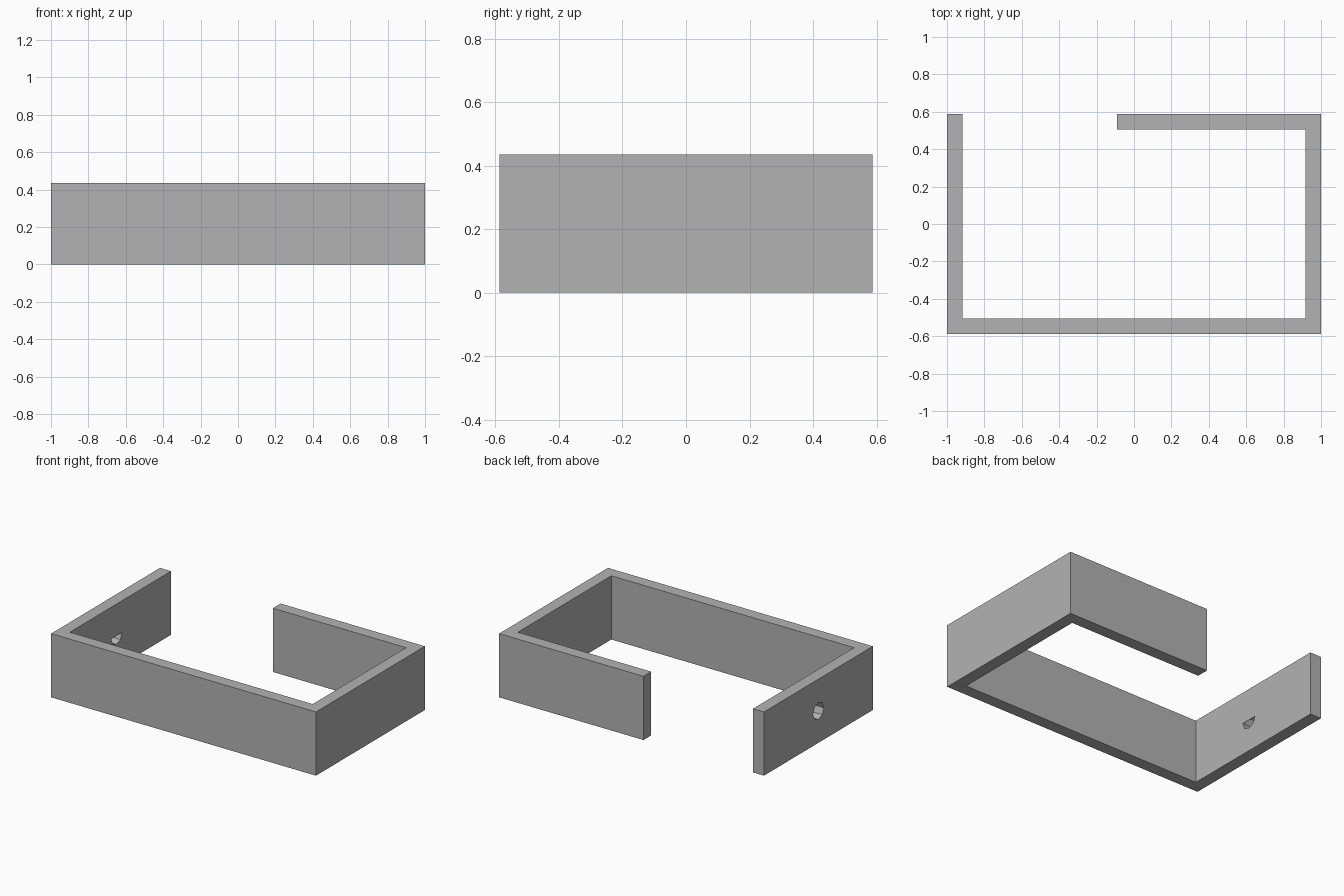
import bpy
import bmesh
from math import cos, sin, pi
from mathutils import Vector

HALF_X, HALF_Y, HEIGHT, WALL = 1.0, 0.587, 0.435, 0.083
GAP_X = -0.09                      # free end of the back wall
HOLE_R, HOLE_Z, SIDES = 0.058, HEIGHT / 2, 8

cube = bpy.data.objects.get("Cube")
if cube:
    bpy.data.objects.remove(cube, do_unlink=True)

grey = bpy.data.materials.new("plain grey")
grey.use_nodes = True
grey.diffuse_color = (0.45, 0.45, 0.45, 1)
grey.node_tree.nodes["Principled BSDF"].inputs["Base Color"].default_value = grey.diffuse_color


def prism(name, points, direction):
    """Extrude a closed polygon along a direction into a solid object."""
    bm = bmesh.new()
    face = bm.faces.new([bm.verts.new(p) for p in points])
    result = bmesh.ops.extrude_face_region(bm, geom=[face], use_keep_orig=True)
    verts = [v for v in result["geom"] if isinstance(v, bmesh.types.BMVert)]
    bmesh.ops.translate(bm, verts=verts, vec=Vector(direction))
    bmesh.ops.recalc_face_normals(bm, faces=bm.faces)
    mesh = bpy.data.meshes.new(name)
    bm.to_mesh(mesh)
    bm.free()
    mesh.materials.append(grey)
    obj = bpy.data.objects.new(name, mesh)
    bpy.context.collection.objects.link(obj)
    return obj


def arc(x, count):
    """Points of the hole outline, starting on its horizontal axis."""
    angles = [2 * pi * i / SIDES for i in range(count)]
    return [(x, HOLE_R * cos(a), HOLE_Z + HOLE_R * sin(a)) for a in angles]


# Open frame: front wall, two sides and a partial back wall
ix, iy = HALF_X - WALL, HALF_Y - WALL
outline = [(-HALF_X, HALF_Y), (-HALF_X, -HALF_Y), (HALF_X, -HALF_Y), (HALF_X, HALF_Y),
           (GAP_X, HALF_Y), (GAP_X, iy), (ix, iy), (ix, -iy), (-ix, -iy), (-ix, HALF_Y)]
frame = prism("frame", [(x, y, 0) for x, y in outline], (0, 0, HEIGHT))

# Hole through the right side wall
cutter = prism("hole_cutter", arc(-HALF_X - WALL, SIDES), (WALL * 3, 0, 0))
cutter.hide_render = True
cutter.hide_viewport = True
cut = frame.modifiers.new("hole", 'BOOLEAN')
cut.operation = 'DIFFERENCE'
cut.solver = 'EXACT'
cut.object = cutter

# Thin cover closing the upper half of the hole on the inner side
prism("hole_cover", arc(-ix, SIDES // 2 + 1), (-0.003, 0, 0))
